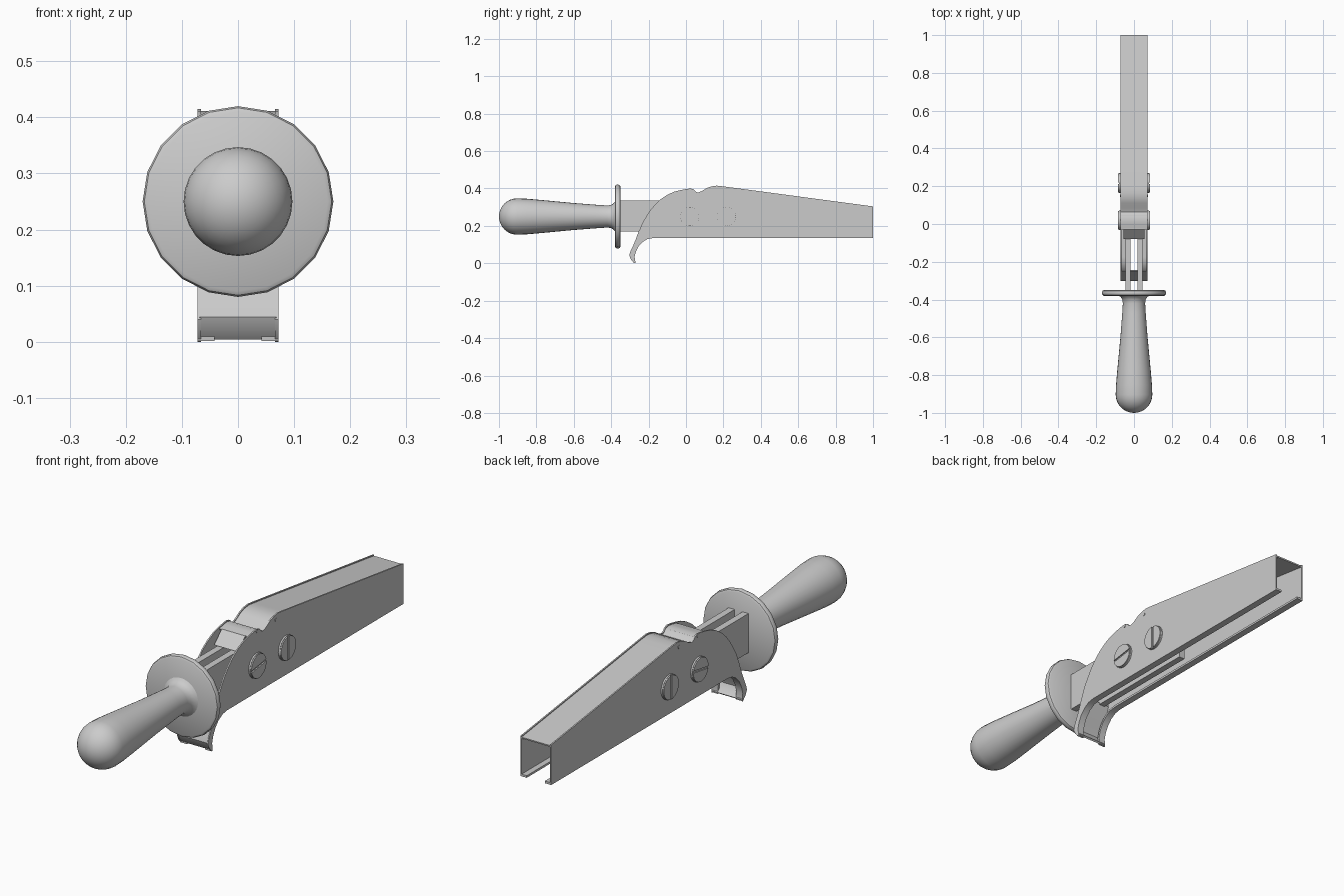
import bpy, bmesh, math
from mathutils import Vector, Matrix

if "Cube" in bpy.data.objects:
    bpy.data.objects.remove(bpy.data.objects["Cube"])


def finish(bm, name, smooth=True):
    bmesh.ops.recalc_face_normals(bm, faces=bm.faces)
    mesh = bpy.data.meshes.new(name)
    bm.to_mesh(mesh)
    bm.free()
    ob = bpy.data.objects.new(name, mesh)
    bpy.context.collection.objects.link(ob)
    if smooth:
        bpy.ops.object.select_all(action='DESELECT')
        ob.select_set(True)
        bpy.context.view_layer.objects.active = ob
        bpy.ops.object.shade_smooth_by_angle(angle=math.radians(32))
    return ob


def prism(name, outline, x0, x1):
    """Extrude a (y, z) outline from x0 to x1."""
    bm = bmesh.new()
    face = bm.faces.new([bm.verts.new((x0, y, z)) for y, z in outline])
    ext = bmesh.ops.extrude_face_region(bm, geom=[face])
    moved = [v for v in ext['geom'] if isinstance(v, bmesh.types.BMVert)]
    bmesh.ops.translate(bm, vec=(x1 - x0, 0, 0), verts=moved)
    return finish(bm, name)


def strip(name, path, x0, x1, thick):
    """Sheet following a (y, z) path, thickened to the right of the path."""
    pts = [Vector(p) for p in path]
    inner = []
    for i, p in enumerate(pts):
        d = (pts[min(i + 1, len(pts) - 1)] - pts[max(i - 1, 0)]).normalized()
        inner.append(p + Vector((d.y, -d.x)) * thick)
    return prism(name, pts + inner[::-1], x0, x1)


def lathe(name, profile, sides, z=0.25):
    """Revolve (y, radius) around the handle axis."""
    bm = bmesh.new()
    vs = [bm.verts.new((0, y, z + r)) for y, r in profile]
    es = [bm.edges.new(pair) for pair in zip(vs, vs[1:])]
    bmesh.ops.spin(bm, geom=vs + es, cent=(0, 0, z), axis=(0, 1, 0),
                   angle=math.tau, steps=sides)
    bmesh.ops.remove_doubles(bm, verts=bm.verts, dist=1e-4)
    return finish(bm, name)


# Handle and round guard
R = 0.097
handle = [(-0.903 - R * math.cos(a), R * math.sin(a))
          for a in [math.pi / 2 * i / 8 for i in range(9)]]
handle += [(-0.85, 0.095), (-0.78, 0.089), (-0.6, 0.072), (-0.47, 0.062),
           (-0.42, 0.059), (-0.40, 0.062), (-0.385, 0.072), (-0.375, 0.088), (-0.37, 0.0)]
lathe("handle", handle, 28)
lathe("guard", [(-0.38, 0), (-0.38, 0.16), (-0.376, 0.167), (-0.37, 0.17),
                (-0.36, 0.17), (-0.354, 0.167), (-0.35, 0.16), (-0.35, 0)], 20)

# Body outline: arched back, top and underside with hook
arch = [(-0.275, 0.0), (-0.293, 0.018), (-0.303, 0.04), (-0.297, 0.06), (-0.283, 0.09),
        (-0.268, 0.126), (-0.25, 0.175), (-0.23, 0.222), (-0.193, 0.281),
        (-0.165, 0.315), (-0.135, 0.343), (-0.10, 0.366), (-0.065, 0.382), (-0.03, 0.391)]
top = [(-0.03, 0.391), (0.0, 0.397), (0.025, 0.4), (0.042, 0.395), (0.052, 0.383),
       (0.064, 0.378), (0.085, 0.386), (0.11, 0.402), (0.135, 0.411), (0.165, 0.415),
       (0.2, 0.411), (1.0, 0.304)]
under = [(1.0, 0.135), (-0.175, 0.135), (-0.205, 0.13), (-0.232, 0.114),
         (-0.253, 0.091), (-0.267, 0.064), (-0.275, 0.035), (-0.271, 0.003)]
W, T = 0.072, 0.006
LOWER = 5

# Side walls and inward flanges along the underside
for s, side in ((-1, "left"), (1, "right")):
    prism(f"{side}_wall", arch + top[1:] + under, s * (W - T), s * W)
    strip(f"{side}_flange", under, s * 0.042, s * W, 0.009)

# Top sheet, slightly below the wall edges, and the hook's front sheet
strip("top_sheet", [(y, z - 0.004) for y, z in top], -W + T / 2, W - T / 2, 0.006)
strip("hook_sheet", [(y, z + 0.004) for y, z in arch[:LOWER + 2]], -W + T / 2, W - T / 2, 0.008)

# Lip hanging below the front edge of the bridge
prism("bridge_lip", [(-0.03, 0.388), (-0.02, 0.388), (-0.065, 0.34), (-0.08, 0.34)],
      -0.055, 0.055)

# Twin tang bars joining the handle to the body
for s, side in ((-1, "left"), (1, "right")):
    prism(f"{side}_tang", [(-0.36, 0.17), (0.27, 0.17), (0.27, 0.335), (-0.36, 0.335)],
          s * 0.018, s * 0.046)


def circle(cy, cz, r, n=28):
    return [(cy + r * math.cos(math.tau * i / n), cz + r * math.sin(math.tau * i / n))
            for i in range(n)]


def half_moon(cy, cz, r, gap, turn):
    """Half disc set back from the slot line by gap."""
    a0 = math.asin(gap / r)
    angs = [a0 + (math.pi - 2 * a0) * i / 12 + turn for i in range(13)]
    return [(cy + r * math.cos(a), cz + r * math.sin(a)) for a in angs]


# Slotted screws, their shafts, and small pins on both sides
for i, (cy, turn) in enumerate(((0.02, 0.15), (0.217, math.pi / 2))):
    prism(f"screw_shaft_{i}", circle(cy, 0.25, 0.02, 16), -W, W)
    for s in (-1, 1):
        prism(f"screw_base_{i}", circle(cy, 0.25, 0.052), s * (W - 0.002), s * 0.079)
        for k in (0, math.pi):
            prism(f"screw_head_{i}", half_moon(cy, 0.25, 0.05, 0.004, turn + k),
                  s * 0.079, s * 0.084)
for cy in (0.025, 0.15):
    for s in (-1, 1):
        prism("small_pin", circle(cy, 0.392, 0.007, 10), s * (W - 0.002), s * 0.074)
